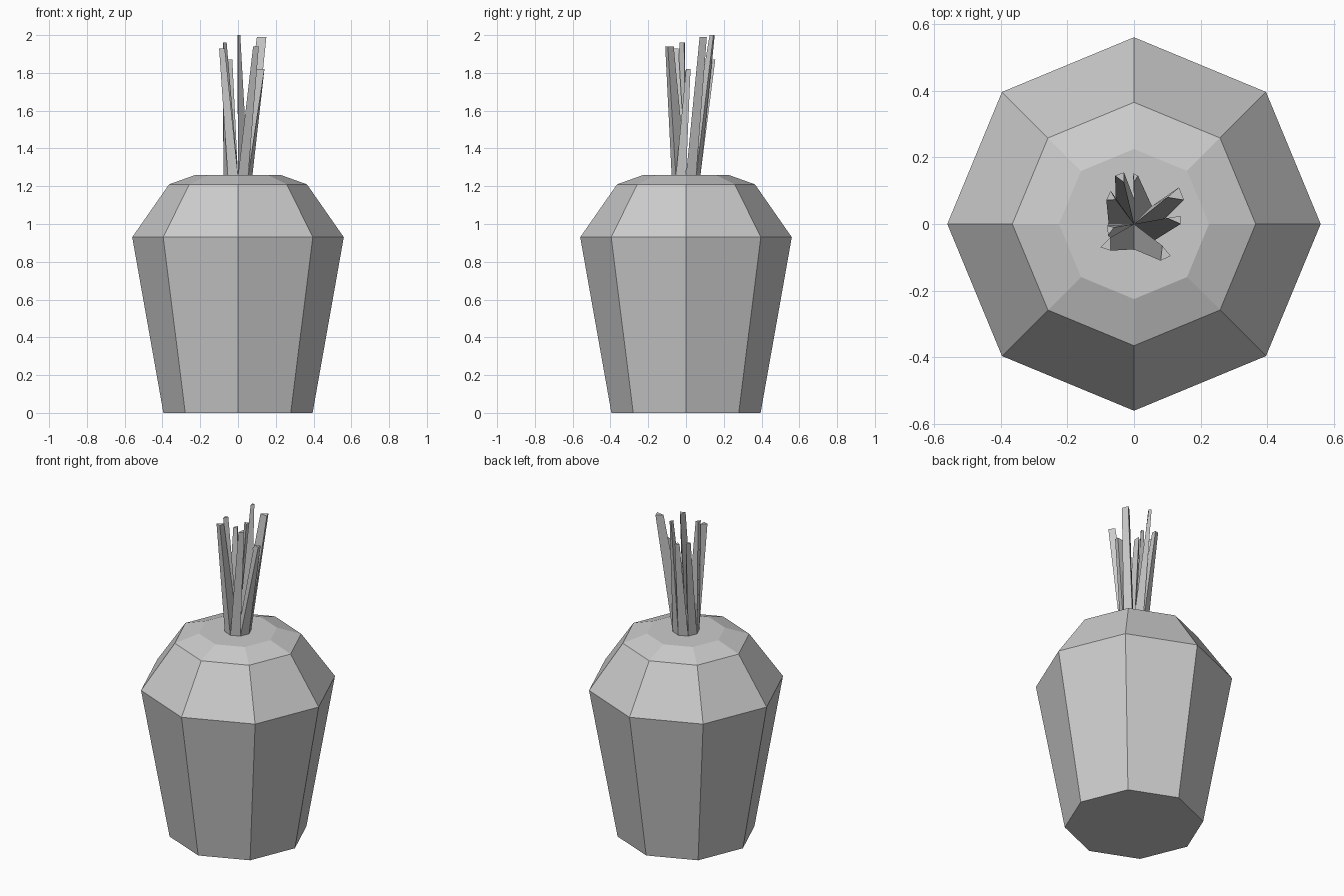
import bpy, bmesh
from math import cos, sin, radians
from mathutils import Vector

if "Cube" in bpy.data.objects:
    bpy.data.objects.remove(bpy.data.objects["Cube"])

SIDES = 8


def ring_point(radius, i, z):
    a = radians(360 / SIDES * i)
    return Vector((radius * cos(a), radius * sin(a), z))


def add_object(name, bm):
    bmesh.ops.recalc_face_normals(bm, faces=bm.faces)
    mesh = bpy.data.meshes.new(name)
    bm.to_mesh(mesh)
    bm.free()
    obj = bpy.data.objects.new(name, mesh)
    bpy.context.collection.objects.link(obj)
    return obj


# Root body: eight-sided tapered profile, closed at both ends
profile = [(0.395, 0), (0.56, 0.93), (0.365, 1.21), (0.225, 1.26)]
bm = bmesh.new()
rings = [[bm.verts.new(ring_point(r, i, z)) for i in range(SIDES)] for r, z in profile]
for low, high in zip(rings, rings[1:]):
    for i in range(SIDES):
        j = (i + 1) % SIDES
        bm.faces.new((low[i], low[j], high[j], high[i]))
bm.faces.new(rings[0])
bm.faces.new(rings[-1])
add_object("root_body", bm)

# Stalks: each wedge of a small octagon rises and splays to its own tip
# (tip height, inner corner, first outer corner, second outer corner)
tips = [
    (1.99, (0.10, 0.08), (0.15, 0.072), (0.135, 0.11)),
    (2.00, (0.00, 0.125), (0.012, 0.145), (-0.003, 0.152)),
    (1.87, (-0.03, 0.125), (-0.03, 0.155), (-0.057, 0.145)),
    (1.86, (-0.055, 0.073), (-0.07, 0.10), (-0.083, 0.072)),
    (1.96, (-0.06, -0.01), (-0.08, -0.005), (-0.078, -0.035)),
    (1.93, (-0.07, -0.04), (-0.10, -0.07), (-0.07, -0.08)),
    (1.94, (0.085, -0.065), (0.08, -0.11), (0.11, -0.096)),
    (1.82, (0.10, 0.018), (0.14, 0.0), (0.14, 0.024)),
]
for i, (height, *corners) in enumerate(tips):
    bm = bmesh.new()
    base = [Vector((0, 0, 1.255)), ring_point(0.076, i, 1.255), ring_point(0.076, i + 1, 1.255)]
    low = [bm.verts.new(p) for p in base]
    high = [bm.verts.new((x, y, height)) for x, y in corners]
    bm.faces.new(low)
    bm.faces.new(high)
    for a in range(3):
        b = (a + 1) % 3
        bm.faces.new((low[a], low[b], high[b], high[a]))
    add_object(f"stalk_{i + 1}", bm)
